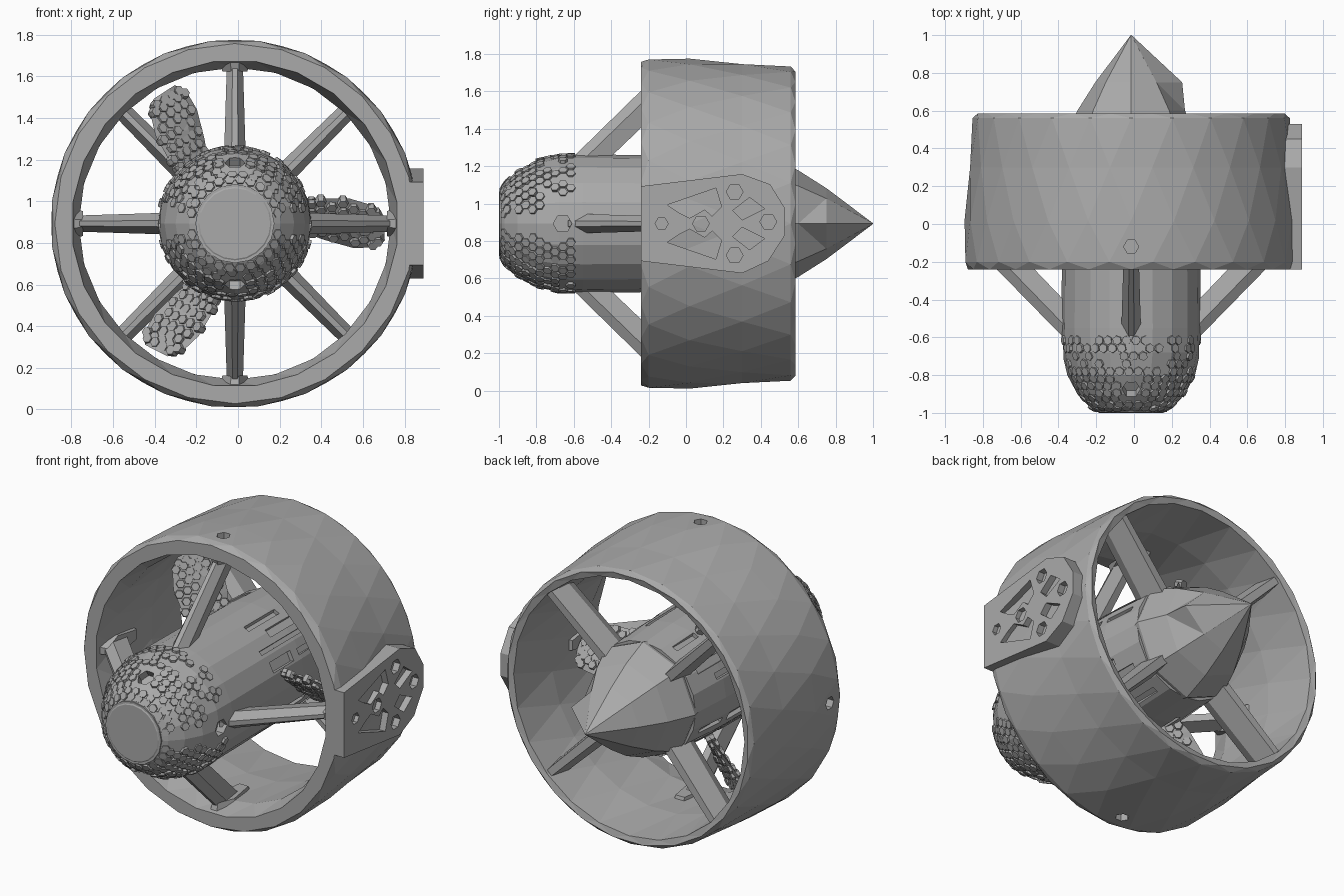
import bpy, bmesh, random
from math import sin, cos, pi, radians
from mathutils import Vector

random.seed(4)
if "Cube" in bpy.data.objects:
    bpy.data.objects.remove(bpy.data.objects["Cube"])

CX, CZ = -0.015, 0.893   # thruster axis, parallel to y

grey = bpy.data.materials.new("plain_grey")
grey.use_nodes = True
grey.diffuse_color = (0.4, 0.4, 0.4, 1)
grey.node_tree.nodes["Principled BSDF"].inputs["Base Color"].default_value = (0.4, 0.4, 0.4, 1)


def polar(r, a, y):
    return Vector((CX + r * cos(a), y, CZ + r * sin(a)))


def finish(name, bm):
    bmesh.ops.recalc_face_normals(bm, faces=bm.faces)
    me = bpy.data.meshes.new(name)
    bm.to_mesh(me)
    bm.free()
    me.materials.append(grey)
    ob = bpy.data.objects.new(name, me)
    bpy.context.collection.objects.link(ob)
    return ob


def lathe(name, profile, n, closed=False, twist=0.0):
    """Revolve (y, r) points round the axis; twist staggers the facets."""
    bm = bmesh.new()
    rings = []
    for i, (y, r) in enumerate(profile):
        off = twist * (i % 2)
        rings.append([bm.verts.new(polar(r, 2 * pi * (k + off) / n, y)) for k in range(n)])
    pairs = list(zip(rings, rings[1:]))
    if closed:
        pairs.append((rings[-1], rings[0]))
    for a, b in pairs:
        for k in range(n):
            bm.faces.new((a[k], a[(k + 1) % n], b[(k + 1) % n], b[k]))
    if not closed:
        bm.faces.new(rings[0])
        bm.faces.new(rings[-1])
    bmesh.ops.triangulate(bm, faces=[f for f in bm.faces if len(f.verts) == 4])
    return finish(name, bm)


def loft(bm, lower, upper):
    """Solid between two matching outlines."""
    a = [bm.verts.new(p) for p in lower]
    b = [bm.verts.new(p) for p in upper]
    n = len(a)
    for k in range(n):
        bm.faces.new((a[k], a[(k + 1) % n], b[(k + 1) % n], b[k]))
    bm.faces.new(a[::-1])
    bm.faces.new(b)


def hex_prism(bm, pos, normal, r, low, high, taper=1.0):
    q = normal.to_track_quat('Z', 'Y')
    ring = [Vector((cos(k * pi / 3), sin(k * pi / 3), 0)) * r for k in range(6)]
    loft(bm, [pos + q @ (p + Vector((0, 0, low))) for p in ring],
         [pos + q @ (p * taper + Vector((0, 0, high))) for p in ring])


def carve(target, bm):
    cutter = finish("cutter", bm)
    cutter.hide_render = True
    mod = target.modifiers.new("carve", 'BOOLEAN')
    mod.operation, mod.solver, mod.object = 'DIFFERENCE', 'EXACT', cutter
    bpy.context.view_layer.objects.active = target
    bpy.ops.object.modifier_apply(modifier=mod.name)
    bpy.data.objects.remove(cutter)


# Duct: thick nose, thin trailing edge
duct = lathe("duct", [(-0.24, 0.865), (-0.2, 0.885), (0.02, 0.882), (0.3, 0.86), (0.56, 0.84),
                      (0.585, 0.82), (0.575, 0.785), (0.25, 0.755), (-0.1, 0.75), (-0.24, 0.785)],
             24, closed=True, twist=0.5)
cut = bmesh.new()
for a in (pi / 2, pi, -pi / 2):
    out = polar(1, a, 0) - polar(0, a, 0)
    hex_prism(cut, polar(0.87, a, -0.12), out, 0.04, -0.04, 0.06)
carve(duct, cut)

# Nose and hull
hull_profile = [(-1.0, 0.17), (-0.97, 0.22), (-0.9, 0.285), (-0.8, 0.338), (-0.68, 0.366),
                (-0.55, 0.37), (-0.25, 0.367), (0.15, 0.362), (0.42, 0.345)]
hull = lathe("hull", hull_profile, 20)


def hull_radius(y):
    """Radius and surface slope of the hull at y."""
    for (y0, r0), (y1, r1) in zip(hull_profile, hull_profile[1:]):
        if y0 <= y <= y1:
            t = (y - y0) / (y1 - y0)
            return r0 + t * (r1 - r0), Vector((-(r1 - r0), y1 - y0)).normalized()


# Nose lamp sockets, and service slots along the hull
cut = bmesh.new()
for a in (pi / 2, -pi / 2):
    out = Vector((0, -0.7, sin(a))).normalized()
    hex_prism(cut, polar(0.3, a, -0.88), out, 0.05, -0.06, 0.1)
for a in (0, pi):
    hex_prism(cut, polar(0.37, a, -0.66), Vector((cos(a), 0, 0)), 0.05, -0.06, 0.1)
slots = ((-20, -0.12, 0.08, 5), (-20, 0.14, 0.34, 3), (-4, -0.15, 0.32, 2),
         (8, 0.0, 0.32, 4), (22, -0.1, 0.2, 3))
for q in range(4):
    for da, y0, y1, w in slots:
        a, h = radians(45 + 90 * q + da), radians(w)
        rect = [(a - h, y0), (a + h, y0), (a + h, y1), (a - h, y1)]
        loft(cut, [polar(0.335, b, y) for b, y in rect], [polar(0.42, b, y) for b, y in rect])
carve(hull, cut)

# Scales on the nose, thinning out to the rear
bm = bmesh.new()
y, row = -0.975, 0
while y < -0.6:
    r, (slope, run) = hull_radius(y)
    count = int(2 * pi * r / 0.05)
    for k in range(count):
        a = 2 * pi * (k + 0.5 * (row % 2)) / count
        fade = 0.95 if y < -0.78 else 0.55
        if abs(sin(a)) < 0.22 or random.random() > fade:
            continue
        if abs(cos(a)) < 0.22 and -0.95 < y < -0.8:
            continue
        n = Vector((cos(a) * run, slope, sin(a) * run)).normalized()
        hex_prism(bm, polar(r, a, y), n, 0.027, -0.02, random.uniform(0.003, 0.011), 0.9)
    y += 0.042 * max(run, 0.45)
    row += 1
finish("nose_scales", bm)

# Stepped nose disc
bm = bmesh.new()
for r, d in ((0.19, 0.0), (0.15, 0.004)):
    loft(bm, [polar(r, k * pi / 8, -0.97) for k in range(16)],
         [polar(r, k * pi / 8, -0.996 - d) for k in range(16)])
finish("nose_disc", bm)

# Tail cone, with one corner standing out on the left
tail = lathe("tail_cone", [(0.36, 0.34), (0.44, 0.355), (0.6, 0.285), (0.75, 0.19), (1.0, 0.002)], 8)
tail.data.vertices[24].co.x += 0.08


def strut(bm, a, root, tip):
    """Flat-sided strut with sharp edges; root and tip are (r, y0, y1, half width)."""
    side = Vector((-sin(a), 0, cos(a)))
    ends = []
    for r, y0, y1, w in (root, tip):
        d = y1 - y0
        ends.append([polar(r, a, y) + side * s * w for y, s in
                     ((y0, 0.3), (y0 + d * 0.35, 1), (y1, 0.5), (y1, -0.5), (y0 + d * 0.35, -1), (y0, -0.3))])
    loft(bm, *ends)


# Front struts sweep back to the duct, rear struts stand on the diagonals
front, rear, feet = bmesh.new(), bmesh.new(), bmesh.new()
for q in range(4):
    a = q * pi / 2
    strut(front, a, (0.33, -0.63, -0.43, 0.052), (0.78, -0.17, 0.04, 0.038))
    strut(feet, a, (0.73, -0.2, 0.08, 0.06), (0.79, -0.22, 0.1, 0.075))
    strut(rear, a + pi / 4, (0.29, 0.3, 0.51, 0.052), (0.8, 0.36, 0.56, 0.042))
finish("front_struts", front)
finish("strut_feet", feet)
finish("rear_struts", rear)

# Three pitched, scaly propeller blades
blades, scales = bmesh.new(), bmesh.new()
steps = [(0.3, 0.11, -50), (0.42, 0.14, -45), (0.56, 0.15, -38), (0.67, 0.12, -33), (0.715, 0.07, -30)]


def blade_frame(a, r, pitch):
    """Middle, chord direction and face direction of a blade at radius r."""
    side = Vector((-sin(a), 0, cos(a)))
    p = radians(pitch)
    back = Vector((0, 1, 0))
    mid = polar(r, a, 0.03) - side * (r - 0.42) * 0.2
    return mid, side * cos(p) + back * sin(p), back * cos(p) - side * sin(p)


for b in range(3):
    a = radians(120 * b + 3)
    rings = []
    for r, half, pitch in steps:
        mid, chord, up = blade_frame(a, r, pitch)
        rings.append([blades.verts.new(mid + chord * half * u + up * v) for u, v in
                      ((-1, 0), (-0.3, 0.018), (0.4, 0.015), (1, 0), (0.4, -0.015), (-0.3, -0.018))])
    for s0, s1 in zip(rings, rings[1:]):
        for k in range(6):
            blades.faces.new((s0[k], s0[(k + 1) % 6], s1[(k + 1) % 6], s1[k]))
    blades.faces.new(rings[0])
    blades.faces.new(rings[-1])
    # rows of scales on both sides of the blade
    for row in range(8):
        t = 0.6 + row * 0.38
        i = int(t)
        r, half, pitch = [p + (q - p) * (t - i) for p, q in zip(steps[i], steps[i + 1])]
        mid, chord, up = blade_frame(a, r, pitch)
        for k in range(-2, 3):
            u = k * 0.05 + 0.025 * (row % 2)
            if abs(u) < half - 0.01:
                for s in (-1, 1):
                    hex_prism(scales, mid + chord * u, up * s, 0.028, 0.0, random.uniform(0.018, 0.026), 0.85)
finish("propeller_blades", blades)
finish("blade_scales", scales)

# Side plate with recessed hexagons and channels, outlined in (y, z from axis)
outline = [(-0.24, -0.2), (0.3, -0.265), (0.44, -0.2), (0.53, -0.06),
           (0.53, 0.08), (0.45, 0.21), (0.3, 0.265), (-0.24, 0.2)]
bm = bmesh.new()
loft(bm, [(0.79, y, CZ + z) for y, z in outline], [(0.89, y, CZ + z) for y, z in outline])
plate = finish("side_plate", bm)
cut = bmesh.new()
for y, z, r in ((-0.13, 0, 0.035), (0.08, 0, 0.045), (0.26, 0.17, 0.045), (0.26, -0.17, 0.045), (0.44, 0.01, 0.045)):
    hex_prism(cut, Vector((0.87, y, CZ + z)), Vector((1, 0, 0)), r, -0.02, 0.06)
channels = [[(-0.1, 0.1), (0.16, 0.19), (0.19, 0.09), (0.14, 0.04), (0.1, 0.075), (0.02, 0.03), (-0.04, 0.06)],
            [(0.25, 0.07), (0.34, 0.14), (0.42, 0.08), (0.3, 0.02)]]
for shape in channels:
    for s in (1, -1):
        loft(cut, [(0.85, y, CZ + s * z) for y, z in shape], [(0.93, y, CZ + s * z) for y, z in shape])
carve(plate, cut)
